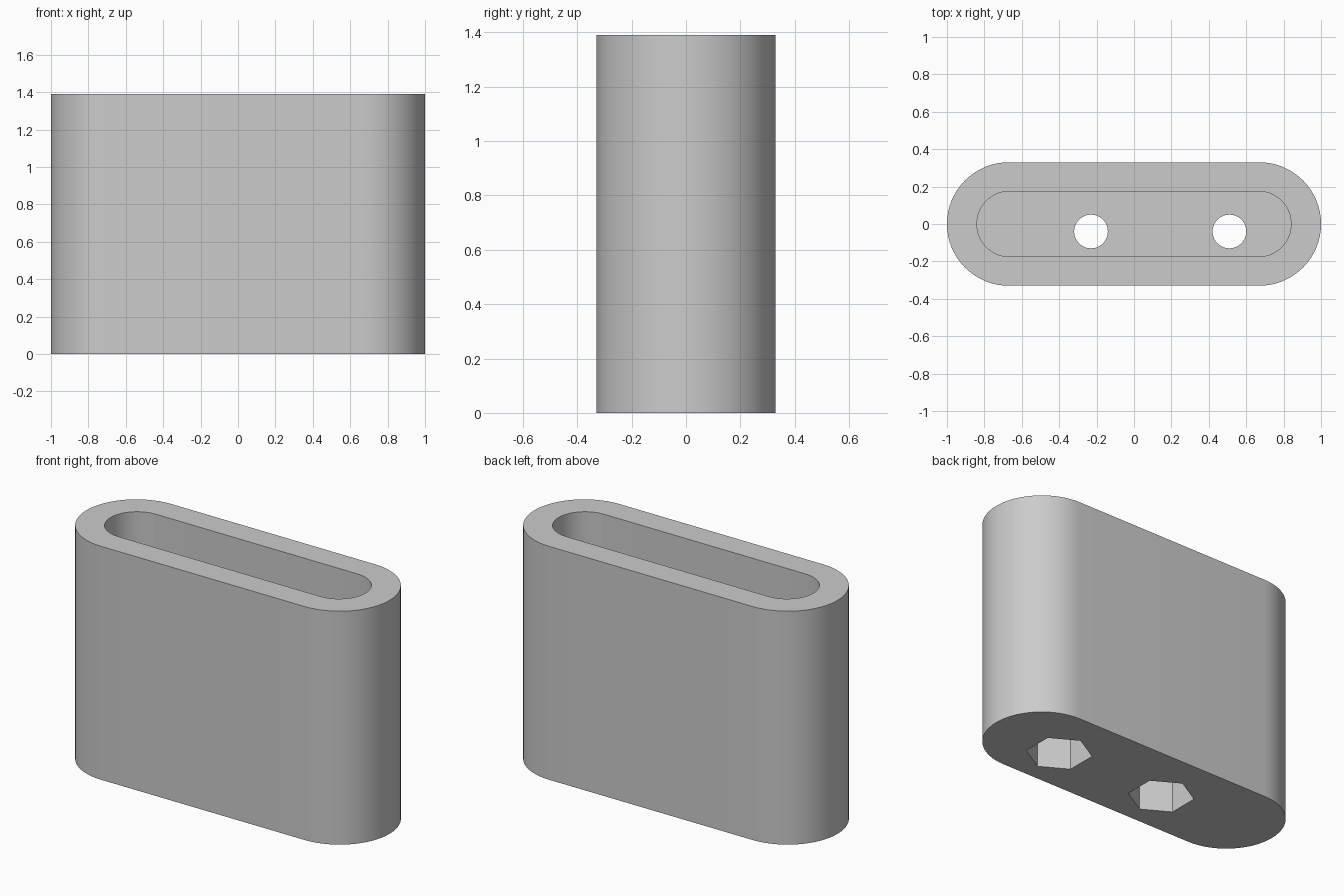
import bpy
import bmesh
from math import sin, cos, pi, radians

if "Cube" in bpy.data.objects:
    bpy.data.objects.remove(bpy.data.objects["Cube"], do_unlink=True)

HEIGHT = 1.39
CAVITY_FLOOR = 0.5
NUT_DEPTH = 0.3

grey = bpy.data.materials.new("plain grey")
grey.use_nodes = True
colour = (0.6, 0.6, 0.6, 1)
grey.diffuse_color = colour
grey.node_tree.nodes["Principled BSDF"].inputs["Base Color"].default_value = colour


def slot(half_length, radius, steps=32):
    """Round-ended outline, counter-clockwise."""
    points = []
    for side in (1, -1):
        for i in range(steps + 1):
            a = -pi / 2 + pi * i / steps
            points.append((side * (half_length - radius + radius * cos(a)),
                           side * radius * sin(a)))
    return points


def polygon(x, y, radius, sides, turn=0.0):
    return [(x + radius * cos(turn + 2 * pi * i / sides),
             y + radius * sin(turn + 2 * pi * i / sides)) for i in range(sides)]


def prism(name, outline, low, high):
    """Outline extruded upward from low to high."""
    bm = bmesh.new()
    base = bm.faces.new([bm.verts.new((x, y, low)) for x, y in outline])
    top = bmesh.ops.extrude_face_region(bm, geom=[base])["geom"]
    bmesh.ops.translate(bm, vec=(0, 0, high - low),
                        verts=[v for v in top if isinstance(v, bmesh.types.BMVert)])
    bmesh.ops.recalc_face_normals(bm, faces=bm.faces)
    mesh = bpy.data.meshes.new(name)
    bm.to_mesh(mesh)
    bm.free()
    mesh.materials.append(grey)
    obj = bpy.data.objects.new(name, mesh)
    bpy.context.collection.objects.link(obj)
    return obj


# Round-ended block
body = prism("socket_body", slot(1.0, 0.33), 0, HEIGHT)

# Open cavity, two bolt holes and their hexagonal nut pockets
cutters = [prism("cavity_cutter", slot(0.84, 0.175), CAVITY_FLOOR, HEIGHT + 0.1)]
for x in (-0.23, 0.51):
    cutters.append(prism("bolt_hole_cutter", polygon(x, -0.04, 0.09, 48),
                         NUT_DEPTH - 0.05, CAVITY_FLOOR + 0.05))
    cutters.append(prism("nut_pocket_cutter", polygon(x, -0.04, 0.185, 6, pi / 6),
                         -0.1, NUT_DEPTH))

bpy.ops.object.select_all(action="DESELECT")
bpy.context.view_layer.objects.active = body
body.select_set(True)
for cutter in cutters:
    cutter.hide_render = True
    cut = body.modifiers.new("cut", "BOOLEAN")
    cut.operation = "DIFFERENCE"
    cut.solver = "EXACT"
    cut.object = cutter
    bpy.ops.object.modifier_apply(modifier=cut.name)
    bpy.data.objects.remove(cutter, do_unlink=True)

bpy.ops.object.shade_smooth_by_angle(angle=radians(30))
